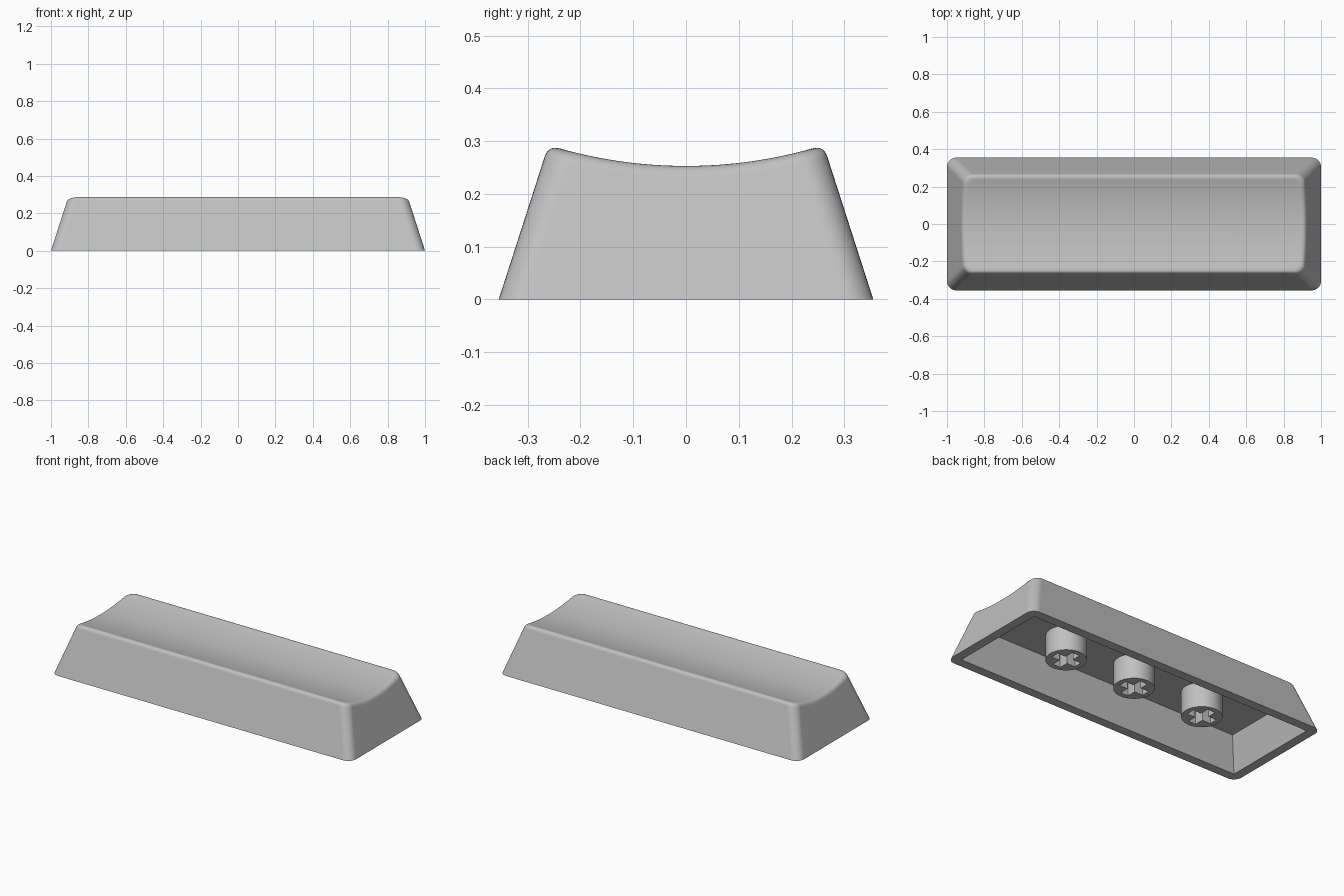
import bpy, bmesh, math

if "Cube" in bpy.data.objects:
    bpy.data.objects.remove(bpy.data.objects["Cube"])

HX, HY, R = 1.0, 0.355, 0.05      # base half sizes and corner radius
SLOPE = 0.322                     # wall inset per unit of height
WALL, CEILING = 0.055, 0.19       # wall thickness, height of the hollow
DISH_Z, DISH_R = 0.253, 0.88      # lowest point and radius of the scooped top
FILLET = 0.022

grey = bpy.data.materials.new("grey plastic")
grey.diffuse_color = (0.53, 0.53, 0.53, 1)
grey.use_nodes = True
grey.node_tree.nodes["Principled BSDF"].inputs["Base Color"].default_value = grey.diffuse_color


def dish(y):
    return DISH_Z + DISH_R - math.sqrt(DISH_R ** 2 - y * y)


def finish(bm, name):
    bmesh.ops.recalc_face_normals(bm, faces=bm.faces)
    mesh = bpy.data.meshes.new(name)
    bm.to_mesh(mesh)
    bm.free()
    obj = bpy.data.objects.new(name, mesh)
    bpy.context.collection.objects.link(obj)
    mesh.materials.append(grey)
    bpy.ops.object.select_all(action='DESELECT')
    obj.select_set(True)
    bpy.context.view_layer.objects.active = obj
    bpy.ops.object.shade_smooth_by_angle(angle=math.radians(32))
    return obj


def bridge(bm, a, b):
    n = len(a)
    for i in range(n):
        j = (i + 1) % n
        bm.faces.new((a[i], a[j], b[j], b[i]))


def loop(bm, points):
    return [bm.verts.new(p) for p in points]


def fill_between(bm, a, b):
    edges = []
    for ring in (a, b):
        for i in range(len(ring)):
            pair = (ring[i], ring[(i + 1) % len(ring)])
            edges.append(bm.edges.get(pair) or bm.edges.new(pair))
    bmesh.ops.triangle_fill(bm, use_beauty=True, edges=edges)


# Right half of the outline, front to back: (x core, y core, angle)
CORNER, SIDE = 8, 24
half = [(1, -1, -math.pi / 2 * (1 - i / CORNER)) for i in range(CORNER + 1)]
half += [(1, -1 + 2 * i / SIDE, 0) for i in range(1, SIDE)]
half += [(1, 1, math.pi / 2 * i / CORNER) for i in range(CORNER + 1)]
outline = half + [(-1, cy, math.pi - a) for _, cy, a in reversed(half)]


def place(p, d):
    cx, cy, a = p
    return (cx * (HX - R - d) + R * math.cos(a),
            cy * (HY - R - d) + R * math.sin(a))


def rim_points(p):
    """Base, then a rounded edge from the sloped wall onto the scooped top."""
    z = 0.28
    for _ in range(6):
        z = dish(place(p, SLOPE * z)[1])
    d = SLOPE * z
    start = (d - SLOPE * FILLET, z - FILLET)
    end_d = d + FILLET
    end = (end_d, dish(place(p, end_d)[1]))
    pts = [(*place(p, 0), 0)]
    steps = 7
    for i in range(steps + 1):
        t = i / steps
        w = ((1 - t) ** 2, 2 * t * (1 - t), t * t)
        di = w[0] * start[0] + w[1] * d + w[2] * end[0]
        zi = w[0] * start[1] + w[1] * z + w[2] * end[1]
        pts.append((*place(p, di), zi))
    return pts


# Cap shell: outer walls and rounded top edge
bm = bmesh.new()
columns = [rim_points(p) for p in outline]
rings = [loop(bm, [c[k] for c in columns]) for k in range(len(columns[0]))]
for lower, upper in zip(rings, rings[1:]):
    bridge(bm, lower, upper)

# Scooped top: strips joining mirrored left and right points
top, n = rings[-1], len(outline)
for i in range(n // 2 - 1):
    bm.faces.new((top[i], top[i + 1], top[n - 2 - i], top[n - 1 - i]))

# Hollow underside with sharp corners, and the flat bottom rim
def inner(z):
    d = WALL + SLOPE * z
    return loop(bm, [(sx * (HX - d), sy * (HY - d), z)
                     for sx, sy in ((1, -1), (1, 1), (-1, 1), (-1, -1))])


low, high = inner(0), inner(CEILING)
bridge(bm, low, high)
bm.faces.new(high)
fill_between(bm, rings[0], low)
cap = finish(bm, "keycap_shell")
mod = cap.modifiers.new("even_shading", 'WEIGHTED_NORMAL')
mod.keep_sharp = True

# Mounting stems with cross-shaped sockets
STEM_R, STEM_Z, ARM, BAR = 0.11, 0.042, 0.08, 0.025
quarter = [(ARM, -BAR), (ARM, BAR), (BAR, BAR)]
for name, x in (("left_stem", -0.47), ("middle_stem", 0), ("right_stem", 0.47)):
    bm = bmesh.new()
    circle = [(STEM_R * math.cos(i * math.tau / 48),
               STEM_R * math.sin(i * math.tau / 48)) for i in range(48)]
    cross = []
    for q in range(4):
        c, s = round(math.cos(q * math.pi / 2)), round(math.sin(q * math.pi / 2))
        cross += [(c * u - s * v, s * u + c * v) for u, v in quarter]
    bottoms = []
    for shape in (circle, cross):
        a = loop(bm, [(x + u, v, STEM_Z) for u, v in shape])
        b = loop(bm, [(x + u, v, CEILING) for u, v in shape])
        bridge(bm, a, b)
        bottoms.append(a)
    fill_between(bm, *bottoms)
    finish(bm, name)
